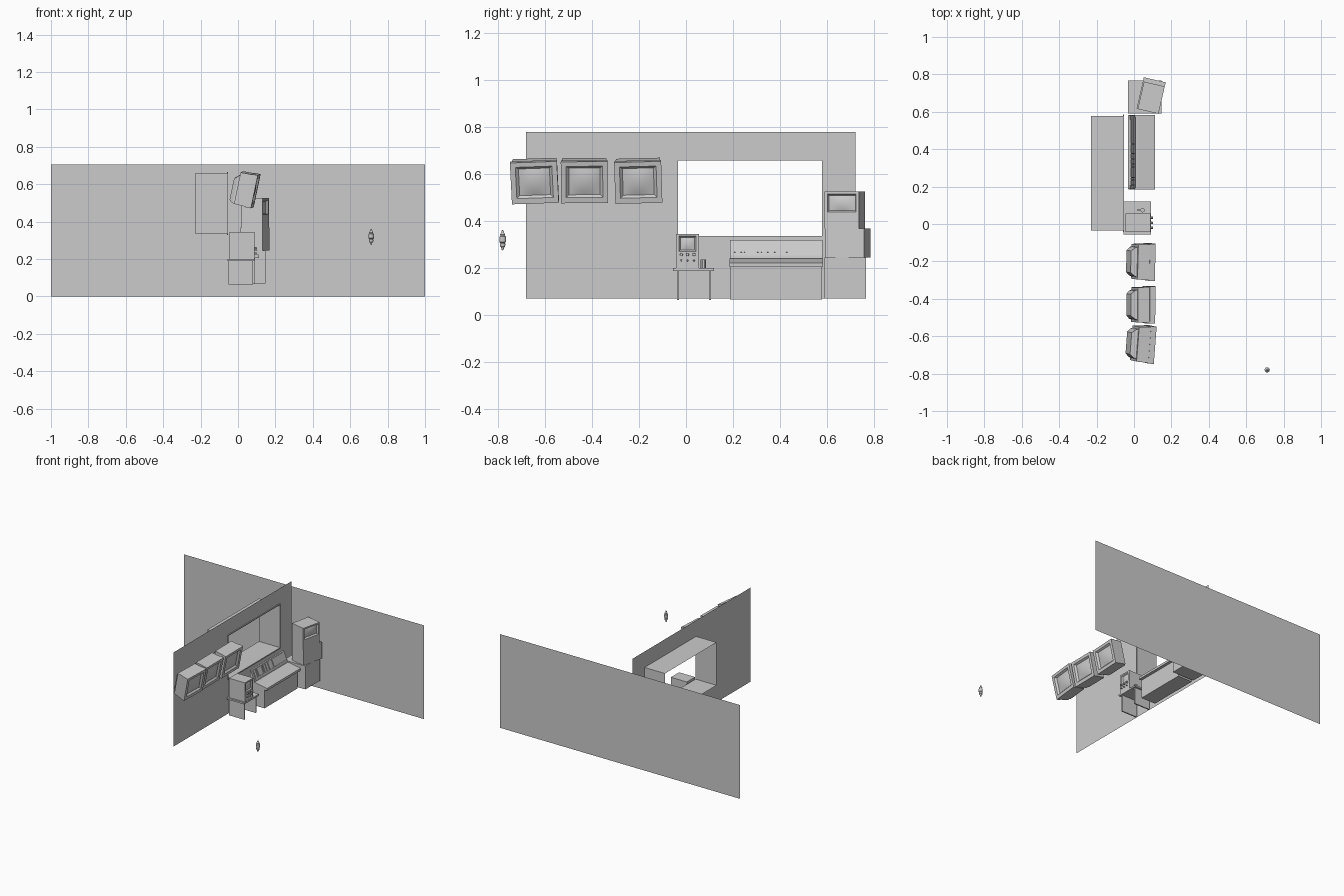
import bpy, bmesh, math
from mathutils import Matrix, Euler, Vector

if "Cube" in bpy.data.objects:
    bpy.data.objects.remove(bpy.data.objects["Cube"])


def finish(name, bm, loc=(0, 0, 0), rot=(0, 0, 0), normals=True):
    if normals:
        bmesh.ops.recalc_face_normals(bm, faces=bm.faces[:])
    me = bpy.data.meshes.new(name)
    bm.to_mesh(me)
    bm.free()
    ob = bpy.data.objects.new(name, me)
    bpy.context.collection.objects.link(ob)
    ob.location = loc
    ob.rotation_euler = Euler([math.radians(a) for a in rot])
    return ob


def add_box(bm, x, y, z):
    m = Matrix.Translation(((x[0] + x[1]) / 2, (y[0] + y[1]) / 2, (z[0] + z[1]) / 2))
    m = m @ Matrix.Diagonal((x[1] - x[0], y[1] - y[0], z[1] - z[0], 1))
    bmesh.ops.create_cube(bm, size=1, matrix=m)


def boxes(name, items, loc=(0, 0, 0), rot=(0, 0, 0)):
    bm = bmesh.new()
    for b in items:
        add_box(bm, *b)
    return finish(name, bm, loc, rot)


def loft(bm, sections):
    """Join rectangles (x, y0, y1, z0, z1) along x, closing the first one."""
    rings = [[bm.verts.new((x, *p)) for p in ((a, c), (b, c), (b, d), (a, d))]
             for x, a, b, c, d in sections]
    bm.faces.new(rings[0])
    for r, s in zip(rings, rings[1:]):
        for i in range(4):
            j = (i + 1) % 4
            bm.faces.new((r[i], r[j], s[j], s[i]))


def bulge(bm, x, y0, y1, z0, z1, h, n=8):
    """Curved glass patch facing +x."""
    def vert(i, j):
        u, v = i / n, j / n
        b = (1 - (2 * u - 1) ** 2) * (1 - (2 * v - 1) ** 2)
        return bm.verts.new((x + h * b, y0 + (y1 - y0) * u, z0 + (z1 - z0) * v))
    g = [[vert(i, j) for j in range(n + 1)] for i in range(n + 1)]
    for i in range(n):
        for j in range(n):
            f = bm.faces.new((g[i][j], g[i + 1][j], g[i + 1][j + 1], g[i][j + 1]))
            f.smooth = True


def rect_ring(name, sections):
    """Open band between two rectangles."""
    bm = bmesh.new()
    loft(bm, sections)
    bm.faces.ensure_lookup_table()
    bmesh.ops.delete(bm, geom=[bm.faces[0]], context='FACES_ONLY')
    return finish(name, bm)


# Back wall: single sheet
bm = bmesh.new()
bm.faces.new([bm.verts.new(p) for p in ((-1, .785, 0), (1, .785, 0), (1, .785, .705), (-1, .785, .705))])
finish("back_wall", bm, normals=False)

# Side wall with a window hole, open window recess and thin frame
WX = -.06
rect_ring("side_wall", [(WX, -.68, .72, .07, .778), (WX, -.035, .578, .335, .658)])
rect_ring("window_recess", [(-.23, -.035, .578, .335, .658), (WX, -.035, .578, .335, .658)])
rect_ring("window_frame", [(WX, -.042, .585, .327, .665), (WX + .006, -.042, .585, .327, .665),
                           (WX + .006, -.035, .578, .335, .658), (WX, -.035, .578, .335, .658)])

# Three hanging monitors tilted downwards
for k, (y, z, roll, yaw) in enumerate([(-.203, .563, 1.5, -1), (-.432, .564, .5, 0), (-.645, .562, 2, -4)]):
    bm = bmesh.new()
    loft(bm, [(-.124, -.058, .058, -.072, .045), (-.105, -.076, .076, -.084, .062),
              (-.094, -.08, .08, -.085, .07), (-.094, -.093, .093, -.086, .086),
              (-.03, -.096, .096, -.088, .088), (-.03, -.099, .099, -.09, .09),
              (0, -.1, .1, -.09, .09), (0, -.078, .078, -.066, .07),
              (-.012, -.066, .066, -.056, .06)])
    bulge(bm, -.012, -.066, .066, -.056, .06, .01)
    bmesh.ops.remove_doubles(bm, verts=bm.verts[:], dist=1e-5)
    finish(f"hanging_monitor_{k + 1}", bm, (.095, y, z), (roll, 12, yaw))

# Small table with panel legs
boxes("small_table", [((-.055, .09), (-.055, .12), (.188, .2)),
                      ((-.05, .08), (-.038, -.029), (.063, .188)),
                      ((-.05, .08), (.097, .106), (.063, .188))])

# Test instrument on the table: case, recessed screen, knobs
bm = bmesh.new()
loft(bm, [(-.045, -.043, .055, .2, .345), (.088, -.043, .055, .2, .345),
          (.088, -.03, .043, .27, .335), (.08, -.024, .037, .276, .329)])
bulge(bm, .08, -.024, .037, .276, .329, .005)
bmesh.ops.remove_doubles(bm, verts=bm.verts[:], dist=1e-5)
# front below the screen is closed by the ring of the loft
finish("instrument_case", bm)
bm = bmesh.new()
for ky in (-.02, .006, .034):
    for kz, r in ((.257, .007), (.232, .004)):
        m = Matrix.Translation((.094, ky, kz)) @ Matrix.Rotation(math.pi / 2, 4, 'Y')
        bmesh.ops.create_cone(bm, cap_ends=True, segments=10, radius1=r, radius2=r * .85, depth=.013, matrix=m)
finish("instrument_knobs", bm)

# Small mug beside the instrument
bm = bmesh.new()
bmesh.ops.create_cone(bm, cap_ends=True, segments=10, radius1=.012, radius2=.012, depth=.035,
                      matrix=Matrix.Translation((.045, .074, .2175)))
add_box(bm, (.015, .033), (.072, .077), (.208, .229))
finish("mug", bm)


# Control console: extruded profile in x/z
def extrude_y(name, prof, y0, y1):
    bm = bmesh.new()
    f = bm.faces.new([bm.verts.new((x, y0, z)) for x, z in prof])
    r = bmesh.ops.extrude_face_region(bm, geom=[f])
    bmesh.ops.translate(bm, vec=(0, y1 - y0, 0), verts=[v for v in r['geom'] if isinstance(v, bmesh.types.BMVert)])
    return finish(name, bm)


extrude_y("console_base", [(-.03, .066), (.09, .066), (.09, .205), (-.03, .205)], .187, .578)
extrude_y("console_desk", [(-.03, .205), (.112, .205), (.112, .222), (.02, .24), (-.03, .24)], .185, .583)
extrude_y("console_back", [(-.032, .24), (.006, .24), (.004, .252), (-.022, .318), (-.032, .32)], .187, .58)
# Raised switch strips on the sloping back panel
slope = math.degrees(math.atan2(.026, .066))
strips = [((0, .004), (-.175, .175), (.029, .033))]
strips += [((0, .005), (y - .383 - .003, y - .383 + .003), (-.02, .026))
           for y in (.207, .235, .249, .305, .321, .347, .377, .428)]
strips += [((0, .004), (-.19, .19), (-.033, -.026))]
boxes("console_switches", strips, (-.009, .383, .285), (0, -slope, 0))

# Corner cabinet stack
boxes("cabinet_base", [((-.032, .148), (.59, .766), (.07, .245))])
boxes("cabinet_middle", [((-.06, .06), (-.085, .085), (.245, .367))], (.092, .688, 0), (0, 0, -13))
bm = bmesh.new()
loft(bm, [(-.057, -.075, .075, .367, .525), (.057, -.075, .075, .367, .525),
          (.057, -.063, .063, .437, .514), (.046, -.057, .057, .444, .508)])
bulge(bm, .046, -.057, .057, .444, .508, .006)
bmesh.ops.remove_doubles(bm, verts=bm.verts[:], dist=1e-5)
finish("cabinet_screen_unit", bm, (.092, .675, 0), (0, 0, -13))

# Small hanging ribbed capsule out in front
bm = bmesh.new()
prof = [(0, .275), (.004, .277), (.006, .287), (.011, .292), (.012, .303), (.009, .306), (.014, .311),
        (.014, .333), (.009, .337), (.011, .342), (.006, .35), (.004, .36), (0, .361)]
vs = [bm.verts.new((r, 0, z)) for r, z in prof]
es = [bm.edges.new(p) for p in zip(vs, vs[1:])]
bmesh.ops.spin(bm, geom=vs + es, cent=(0, 0, 0), axis=(0, 0, 1), angle=math.tau, steps=12)
bmesh.ops.remove_doubles(bm, verts=bm.verts[:], dist=1e-5)
finish("hanging_capsule", bm, (.712, -.78, 0))
